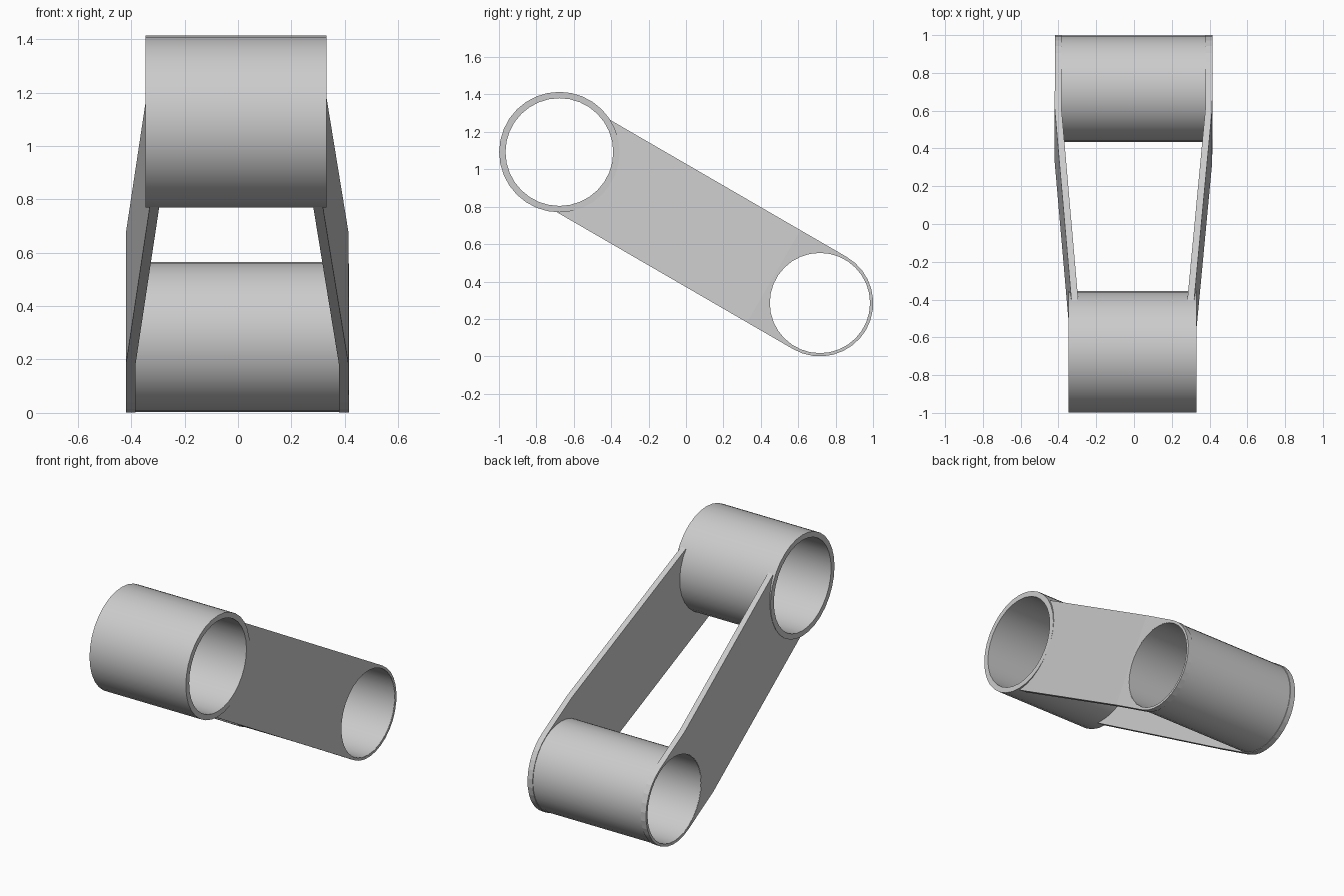
import bpy
import bmesh
from math import cos, sin, pi, sqrt, radians
from mathutils import Vector

if "Cube" in bpy.data.objects:
    bpy.data.objects.remove(bpy.data.objects["Cube"])

grey = bpy.data.materials.new("plain grey")
grey.use_nodes = True
grey.diffuse_color = (0.6, 0.6, 0.6, 1)
grey.node_tree.nodes["Principled BSDF"].inputs["Base Color"].default_value = (0.6, 0.6, 0.6, 1)

# Hub centres, and the arm frame running between them
UPPER = Vector((-0.007, -0.677, 1.092))
LOWER = Vector((-0.002, 0.716, 0.285))
ALONG = Vector((0, LOWER.y - UPPER.y, LOWER.z - UPPER.z))
LENGTH = ALONG.length
ALONG.normalize()
ACROSS = Vector((0, -ALONG.z, ALONG.y))
SIDES = 32
ARM_RADIUS = 0.285
BEND_A, BEND_B = 0.32, LENGTH - 0.285
HALF_A, HALF_B = 0.338, 0.417
THICK = 0.036


def new_object(name, bm):
    bmesh.ops.recalc_face_normals(bm, faces=bm.faces)
    mesh = bpy.data.meshes.new(name)
    bm.to_mesh(mesh)
    bm.free()
    mesh.materials.append(grey)
    obj = bpy.data.objects.new(name, mesh)
    bpy.context.collection.objects.link(obj)
    return obj


def select_only(obj):
    bpy.ops.object.select_all(action='DESELECT')
    obj.select_set(True)
    bpy.context.view_layer.objects.active = obj


def ring(bm, centre, x, radius):
    angles = [2 * pi * i / SIDES for i in range(SIDES)]
    return [bm.verts.new(centre + Vector((x, radius * cos(a), radius * sin(a)))) for a in angles]


def bridge(bm, a, b):
    for i in range(len(a)):
        j = (i + 1) % len(a)
        bm.faces.new((a[i], a[j], b[j], b[i]))


# Open tube along x
def tube(name, centre, half, outer, inner):
    bm = bmesh.new()
    loops = [ring(bm, centre, x, r) for x, r in
             ((-half, outer), (half, outer), (half, inner), (-half, inner))]
    for i in range(4):
        bridge(bm, loops[i], loops[(i + 1) % 4])
    obj = new_object(name, bm)
    select_only(obj)
    bpy.ops.object.shade_smooth_by_angle(angle=radians(30))


# Solid cylinder that cuts a bore
def bore_cutter(centre, radius):
    bm = bmesh.new()
    a, b = ring(bm, centre, -1, radius), ring(bm, centre, 1, radius)
    bridge(bm, a, b)
    bm.faces.new(a)
    bm.faces.new(b)
    obj = new_object("bore_cutter", bm)
    obj.hide_render = True
    return obj


# Splayed side plate with a rounded lower end, bored at both hubs
def side_plate(name, side):
    stations = [0, BEND_A, BEND_B]
    stations += [LENGTH + ARM_RADIUS * sin(pi / 2 * i / 8) * 0.9995 for i in range(9)]
    bm = bmesh.new()
    loops = []
    for s in stations:
        slope = (HALF_B - HALF_A) / (BEND_B - BEND_A)
        half = HALF_A + slope * (min(s, BEND_B) - BEND_A)
        middle = UPPER.x + (LOWER.x - UPPER.x) * min(s / LENGTH, 1)
        h = sqrt(ARM_RADIUS ** 2 - max(s - LENGTH, 0) ** 2)
        base = Vector((0, UPPER.y, UPPER.z)) + ALONG * s
        loops.append([bm.verts.new(base + ACROSS * t + Vector((middle + side * x, 0, 0)))
                      for x, t in ((half, h), (half, -h), (half - THICK, -h), (half - THICK, h))])
    for a, b in zip(loops, loops[1:]):
        bridge(bm, a, b)
    bm.faces.new(loops[0])
    bm.faces.new(loops[-1])
    plate = new_object(name, bm)
    for centre, radius in ((UPPER, 0.305), (LOWER, 0.27)):
        cutter = bore_cutter(centre, radius)
        mod = plate.modifiers.new("bore", 'BOOLEAN')
        mod.operation = 'DIFFERENCE'
        mod.solver = 'EXACT'
        mod.object = cutter
        select_only(plate)
        bpy.ops.object.modifier_apply(modifier=mod.name)
        bpy.data.objects.remove(cutter)


tube("upper_tube", UPPER, 0.339, 0.322, 0.288)
tube("lower_tube", LOWER, 0.416, 0.281, 0.268)
side_plate("left_side_plate", 1)
side_plate("right_side_plate", -1)
